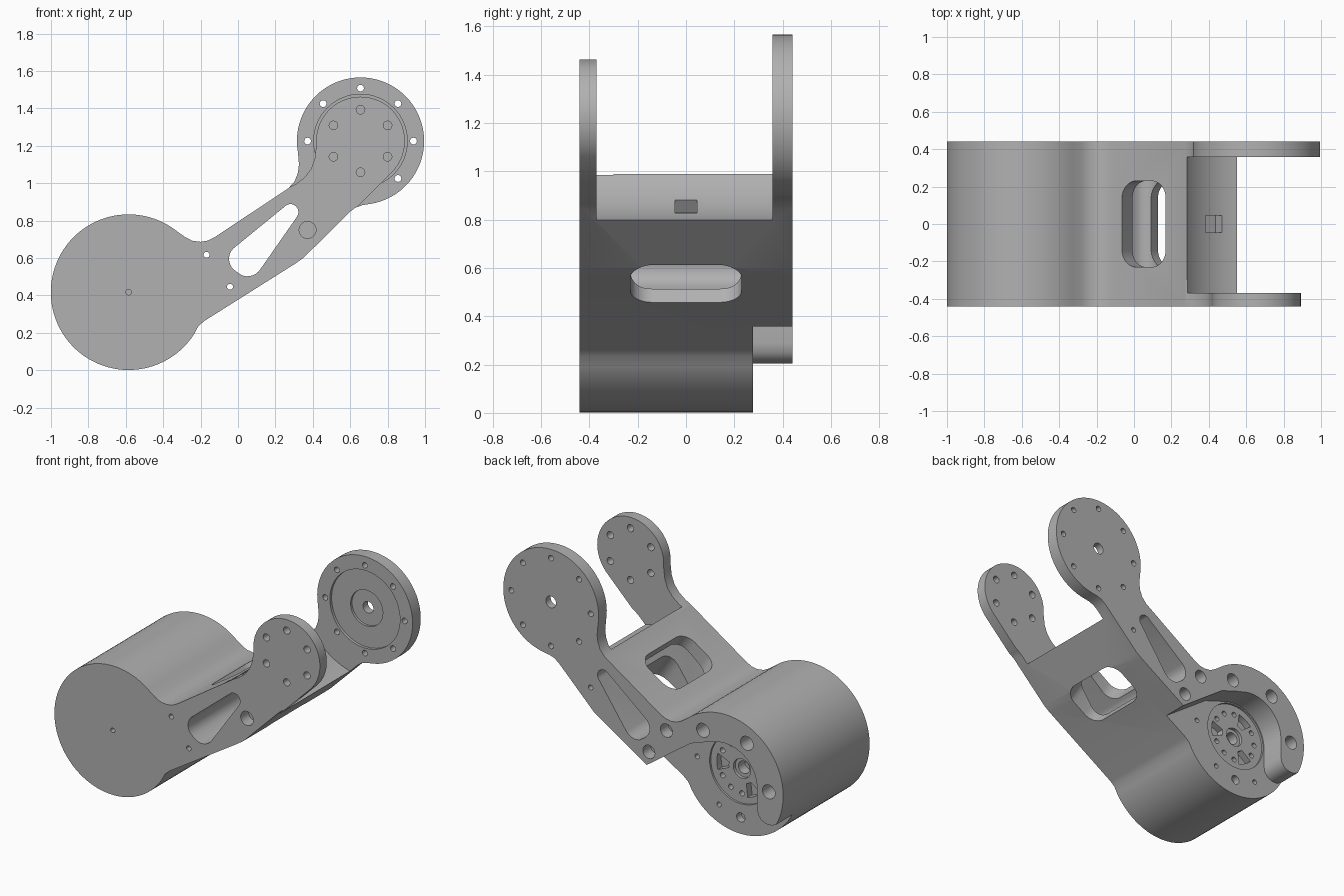
import bpy, bmesh, math
from mathutils import Vector

if "Cube" in bpy.data.objects:
    bpy.data.objects.remove(bpy.data.objects["Cube"])

DRUM = (-0.585, 0.417)      # motor drum centre (x, z)
PAD = (0.655, 1.225)        # wrist pad centre (x, z)
ANGLE = math.radians(33.2)  # arm slope


def arc(c, r, a0, a1, n=32):
    """Points of an arc in degrees, both ends included."""
    out = []
    for i in range(n + 1):
        a = math.radians(a0 + (a1 - a0) * i / n)
        out.append((c[0] + r * math.cos(a), c[1] + r * math.sin(a)))
    return out


def circle(c, r, n=32):
    return arc(c, r, 0, 360, n)[:-1]


def polar(c, r, deg):
    a = math.radians(deg)
    return (c[0] + r * math.cos(a), c[1] + r * math.sin(a))


def side(a, b, d):
    """Profile drawn in the front view, extruded along y."""
    return Vector((a, d, b))


def make(name, prisms, place=side):
    """One object from a list of (profile, start, end) prisms."""
    bm = bmesh.new()
    for pts, d0, d1 in prisms:
        lo = [bm.verts.new(place(a, b, d0)) for a, b in pts]
        hi = [bm.verts.new(place(a, b, d1)) for a, b in pts]
        bm.faces.new(lo)
        bm.faces.new(hi[::-1])
        for i in range(len(pts)):
            j = (i + 1) % len(pts)
            bm.faces.new((lo[j], lo[i], hi[i], hi[j]))
    bmesh.ops.recalc_face_normals(bm, faces=bm.faces[:])
    mesh = bpy.data.meshes.new(name)
    bm.to_mesh(mesh)
    bm.free()
    ob = bpy.data.objects.new(name, mesh)
    bpy.context.collection.objects.link(ob)
    return ob


def cut(target, prisms, place=side):
    tool = make("cutter", prisms, place)
    tool.hide_render = True
    mod = target.modifiers.new("cut", 'BOOLEAN')
    mod.operation = 'DIFFERENCE'
    mod.solver = 'EXACT'
    mod.object = tool
    bpy.context.view_layer.objects.active = target
    bpy.ops.object.modifier_apply(modifier=mod.name)
    bpy.data.objects.remove(tool, do_unlink=True)


# Full side silhouette: drum, arm and large pad
outline = arc(DRUM, 0.416, 51, 327, 72)
outline += [(-0.212, 0.235), (-0.18, 0.263), (0.31, 0.572), (0.35, 0.60), (0.60, 0.848),
            (0.63, 0.87), (0.665, 0.882)]
outline += arc(PAD, 0.34, -80, 190, 72)
outline += [(0.326, 1.10), (0.32, 1.055), (0.303, 1.01), (0.27, 0.973), (-0.12, 0.714),
            (-0.16, 0.693), (-0.20, 0.686), (-0.245, 0.692), (-0.28, 0.71)]
arm = make("forearm_link", [(outline, -0.44, 0.44)])

# Fork gap between the two pads, leaving a concave end on the arm
cut(arm, [(circle(PAD, 0.44, 96), -0.37, 0.357)])

# Trim the front pad down to its smaller outline
trim = [(0.265, 0.972), (0.31, 0.995), (0.355, 1.03), (0.39, 1.075), (0.41, 1.13)]
trim += arc(PAD, 0.237, 185, -45, 56)
trim += [(0.62, 0.855), (0.72, 0.75), (1.2, 0.9), (1.2, 1.8), (0.1, 1.8), (0.1, 1.05)]
cut(arm, [(trim, -0.6, -0.3)])

# Open the lower back of the drum, leaving a hooked rim
rear = [(-0.02, 0.352), (-0.34, 0.58), (-0.44, 0.615)]
rear += arc(DRUM, 0.23, 70, 180, 28)
rear += [(-0.815, 0.29), (-0.822, 0.25), (-0.845, 0.22), (-0.88, 0.205), (-0.92, 0.205),
         (-0.96, 0.225), (-1.1, 0.25), (-1.1, -0.2), (0.1, -0.2), (0.1, 0.25)]
cut(arm, [(rear, 0.278, 0.6)])

# Triangular window through the arm
window = arc((0.28, 0.845), 0.043, 118, -33, 12)
window += arc((0.05, 0.585), 0.083, -36, -110, 8)
window += arc((0.03, 0.595), 0.078, -120, -235, 10)
cut(arm, [(window, -0.6, 0.6)])

# Rounded slot across the arm, square to its slope
u = Vector((math.cos(ANGLE), 0, math.sin(ANGLE)))
v = Vector((-math.sin(ANGLE), 0, math.cos(ANGLE)))
slot = []
for sx, sy, a in ((1, 1, 0), (-1, 1, 90), (-1, -1, 180), (1, -1, 270)):
    slot += arc((sx * 0.05, sy * 0.14), 0.09, a, a + 90, 10)
cut(arm, [(slot, -0.35, 0.35)],
    lambda a, b, d: Vector((0.15, 0, 0.68)) + u * a + v * d + Vector((0, b, 0)))

# Square pocket in the concave end
cut(arm, [([polar((0.42, 0.845), 0.074, 57 + k) for k in (45, 135, 225, 315)], -0.045, 0.045)])

# Small bores: both pads, arm pins and drum centre
bolts = [(-0.168, 0.617), (-0.043, 0.446)]
pin = (0.372, 0.75)
bores = [(circle(polar(PAD, 0.167, 30 + 60 * k), 0.023, 20), -0.6, -0.3) for k in range(6)]
bores += [(circle(polar(PAD, 0.283, 45 * k), 0.018, 20), 0.3, 0.6) for k in range(8)]
bores += [(circle(p, 0.016, 20), -0.6, 0.6) for p in bolts]
bores += [(circle(pin, 0.045), -0.6, -0.36), (circle(pin, 0.016, 20), 0.36, 0.6)]
bores += [(circle(DRUM, 0.015, 20), -0.6, -0.4)]
cut(arm, bores)

# Counterbores on the back
back = [(circle(p, 0.043, 24), 0.36, 0.6) for p in bolts]
back += [(circle(polar(DRUM, 0.313, a), 0.045, 24), 0.33, 0.6) for a in (60, 120, 180)]
cut(arm, back)

# Stepped bearing seat inside the large pad
for r, depth in ((0.25, 0.375), (0.115, 0.39), (0.037, 0.6)):
    cut(arm, [(circle(PAD, r, 64), 0.2, depth)])

# Motor face: recess, hub, three windows and rings of holes
cut(arm, [(circle(DRUM, 0.222, 64), 0.265, 0.4)])
motor = [(circle(DRUM, 0.062, 32), 0.245, 0.4)]
for k in range(12):
    if k % 4:
        motor.append((circle(polar(DRUM, 0.16, 30 * k), 0.017, 16), 0.22, 0.4))
    else:
        motor.append((arc(DRUM, 0.18, 30 * k - 17, 30 * k + 17, 8)
                      + arc(DRUM, 0.095, 30 * k + 11, 30 * k - 11, 6), 0.22, 0.4))
for a, r in ((0, 0.016), (-60, 0.016), (-90, 0.03), (-120, 0.016)):
    motor.append((circle(polar(DRUM, 0.31, a), r, 16), 0.23, 0.4))
cut(arm, motor)
cut(arm, [(circle(DRUM, 0.04, 24), 0.18, 0.4)])

# Single grey finish
grey = bpy.data.materials.new("plain_grey")
grey.diffuse_color = (0.44, 0.44, 0.44, 1)
grey.use_nodes = True
grey.node_tree.nodes["Principled BSDF"].inputs["Base Color"].default_value = grey.diffuse_color
arm.data.materials.clear()
arm.data.materials.append(grey)
for p in arm.data.polygons:
    p.material_index = 0
bpy.ops.object.select_all(action='DESELECT')
arm.select_set(True)
bpy.context.view_layer.objects.active = arm
bpy.ops.object.shade_smooth_by_angle(angle=math.radians(30))
